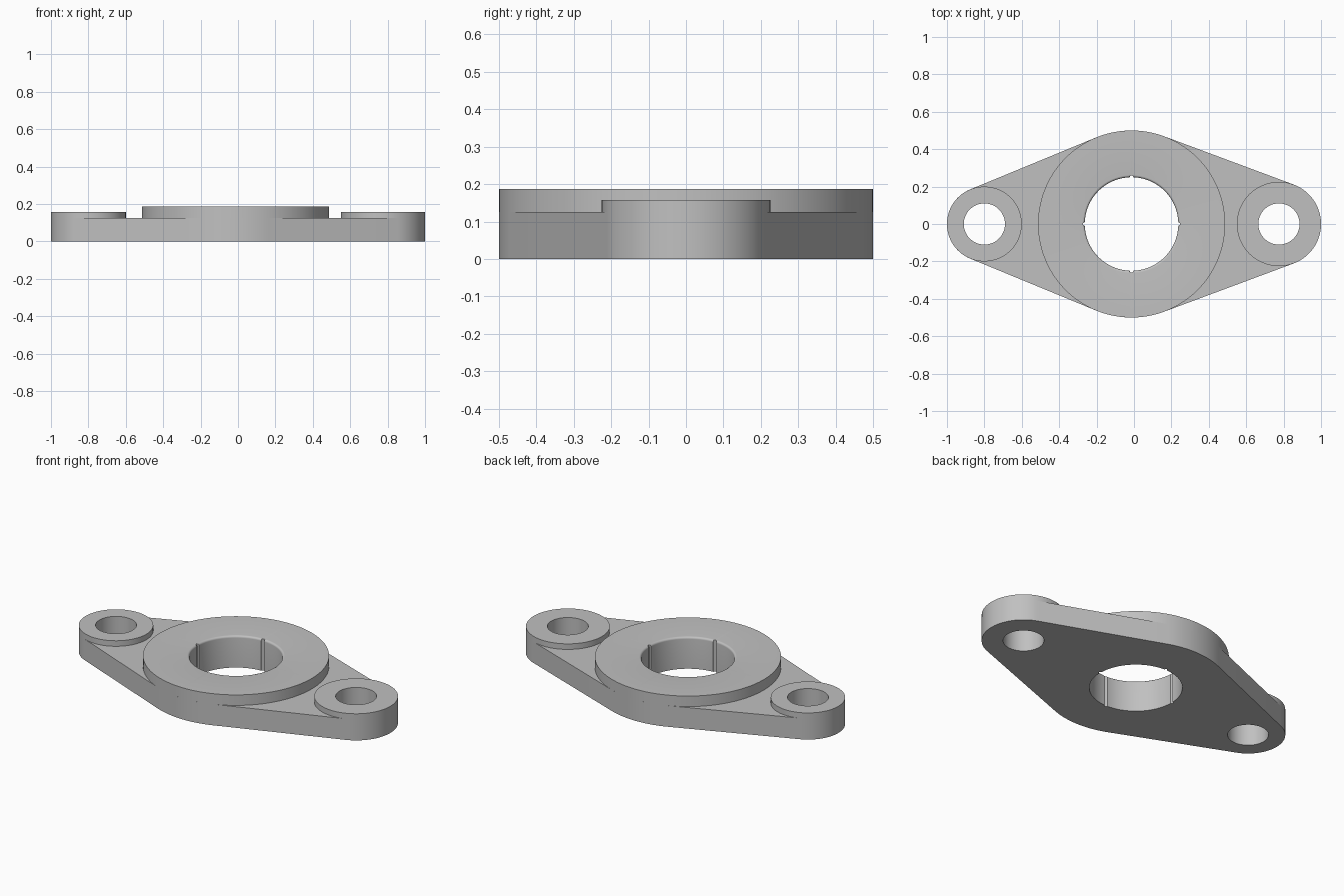
import bpy, bmesh, math
from math import cos, sin, pi

cube = bpy.data.objects.get("Cube")
if cube:
    bpy.data.objects.remove(cube, do_unlink=True)

# Key sizes: (centre x, outer radius, hole radius, top height)
HUB = (-0.013, 0.5, 0.25, 0.1875)
LEFT = (0.775, 0.225, 0.11, 0.158)
RIGHT = (-0.8, 0.2, 0.11, 0.158)
PLATE_TOP = 0.125
FILLET = 0.012
GROOVE = 0.01
SEGMENTS = 128

steel = bpy.data.materials.new("grey_metal")
steel.use_nodes = True
steel.diffuse_color = (0.53, 0.53, 0.53, 1)
steel.node_tree.nodes["Principled BSDF"].inputs["Base Color"].default_value = steel.diffuse_color


def finish(bm, name):
    mesh = bpy.data.meshes.new(name)
    bm.to_mesh(mesh)
    bm.free()
    mesh.materials.append(steel)
    obj = bpy.data.objects.new(name, mesh)
    bpy.context.collection.objects.link(obj)
    bpy.ops.object.select_all(action='DESELECT')
    obj.select_set(True)
    bpy.context.view_layer.objects.active = obj
    bpy.ops.object.shade_smooth_by_angle(angle=math.radians(30))


def round_angles():
    return [(2 * pi * i / SEGMENTS, 0) for i in range(SEGMENTS)]


def grooved_angles():
    # Angles round the bore, with four small half-round grooves
    half = GROOVE / HUB[2]
    result = []
    for q in range(4):
        for k in range(-4, 5):
            t = k / 4
            result.append((q * pi / 2 + half * t, GROOVE * math.sqrt(1 - t * t)))
        steps = SEGMENTS // 4
        for i in range(1, steps):
            result.append((q * pi / 2 + half + (pi / 2 - 2 * half) * i / steps, 0))
    return result


def ring(name, part, angles, fillet):
    # Raised ring whose hole wall runs down to the underside
    cx, outer, hole, top = part
    profile = [(outer, PLATE_TOP, False), (outer, top, False)]
    if fillet:
        for k in range(7):
            t = pi / 2 * k / 6
            profile.append((hole + fillet * (1 - sin(t)), top - fillet * (1 - cos(t)), True))
    else:
        profile.append((hole, top, True))
    profile.append((hole, 0, True))
    bm = bmesh.new()
    rows = []
    for a, depth in angles:
        row = []
        for r, z, inner in profile:
            if inner:
                r = max(r, hole + depth)
            row.append(bm.verts.new((cx + r * cos(a), r * sin(a), z)))
        rows.append(row)
    for i, row in enumerate(rows):
        after = rows[(i + 1) % len(rows)]
        for j in range(len(profile) - 1):
            bm.faces.new((row[j], after[j], after[j + 1], row[j + 1]))
    finish(bm, name)


def arc(part, start, end, steps):
    cx, r = part[:2]
    return [(cx + r * cos(start + (end - start) * i / steps),
             r * sin(start + (end - start) * i / steps)) for i in range(steps + 1)]


def hole_loop(part, angles):
    return [(part[0] + (part[2] + d) * cos(a), (part[2] + d) * sin(a)) for a, d in angles]


def base_plate():
    # Outline of arcs joined by straight tangents
    a = math.acos((HUB[1] - LEFT[1]) / (LEFT[0] - HUB[0]))
    b = pi - math.acos((HUB[1] - RIGHT[1]) / (HUB[0] - RIGHT[0]))
    outline = (arc(LEFT, -a, a, 56) + arc(HUB, a, b, 28)
               + arc(RIGHT, b, 2 * pi - b, 56) + arc(HUB, -b, -a, 28))
    loops = [outline, hole_loop(HUB, grooved_angles()),
             hole_loop(LEFT, round_angles()), hole_loop(RIGHT, round_angles())]
    bm = bmesh.new()
    rims = []
    for z, direction in ((0, -1), (PLATE_TOP, 1)):
        edges = []
        for n, loop in enumerate(loops):
            verts = [bm.verts.new((x, y, z)) for x, y in loop]
            edges += [bm.edges.new((verts[i - 1], verts[i])) for i in range(len(verts))]
            if n == 0:
                rims.append(verts)
        filled = bmesh.ops.triangle_fill(bm, edges=edges, use_beauty=True)
        for face in filled["geom"]:
            if isinstance(face, bmesh.types.BMFace):
                face.normal_update()
                if face.normal.z * direction < 0:
                    face.normal_flip()
    low, high = rims
    for i in range(len(low)):
        bm.faces.new((low[i - 1], low[i], high[i], high[i - 1]))
    finish(bm, "base_plate")


base_plate()
ring("centre_hub", HUB, grooved_angles(), FILLET)
ring("left_boss", LEFT, round_angles(), 0)
ring("right_boss", RIGHT, round_angles(), 0)
